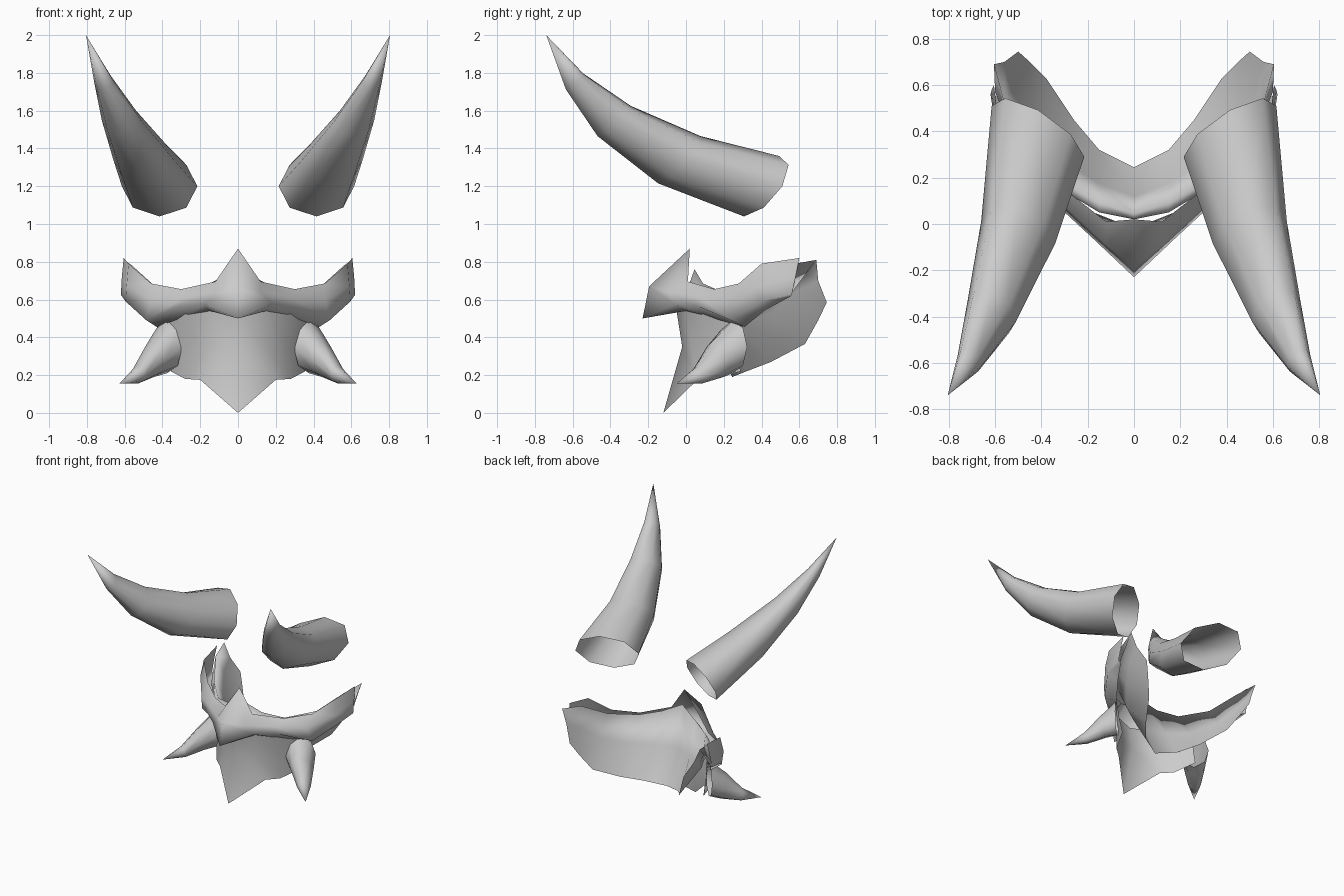
import bpy
from math import sin, cos, pi


def make_object(name, verts, faces, merge_mirror=True):
    mesh = bpy.data.meshes.new(name)
    mesh.from_pydata(verts, [], faces)
    mesh.update()
    obj = bpy.data.objects.new(name, mesh)
    bpy.context.collection.objects.link(obj)
    for p in mesh.polygons:
        p.use_smooth = True
    mod = obj.modifiers.new("mirror", 'MIRROR')
    mod.use_axis[0] = True
    mod.use_mirror_merge = merge_mirror
    mod.merge_threshold = 0.001
    return obj


def horn(name, rings, tip, sides=8):
    """Open tapered tube; ring = (cx, cy, cz, rx, rz, y slope along x, y slope along z)."""
    verts, faces = [], []
    for cx, cy, cz, rx, rz, a, b in rings:
        for i in range(sides):
            t = 2 * pi * i / sides
            dx, dz = rx * cos(t), rz * sin(t)
            verts.append((cx + dx, cy + a * dx + b * dz, cz + dz))
    for r in range(len(rings) - 1):
        for i in range(sides):
            j = (i + 1) % sides
            faces.append((r * sides + i, r * sides + j,
                          (r + 1) * sides + j, (r + 1) * sides + i))
    verts.append(tip)
    last = (len(rings) - 1) * sides
    for i in range(sides):
        faces.append((last + i, last + (i + 1) % sides, len(verts) - 1))
    return make_object(name, verts, faces, False)


def sheet(name, columns):
    """Loft a half sheet through columns of points, from the middle outwards."""
    n = len(columns[0])
    verts = [p for col in columns for p in col]
    faces = [(c * n + r, c * n + r + 1, (c + 1) * n + r + 1, (c + 1) * n + r)
             for c in range(len(columns) - 1) for r in range(n - 1)]
    return make_object(name, verts, faces)


# Large upper horns
horn("large_horns", [
    (0.415, 0.40, 1.20, 0.20, 0.16, 0.55, 0.58),
    (0.50, -0.035, 1.34, 0.16, 0.125, 0.30, 0.90),
    (0.615, -0.38, 1.545, 0.105, 0.08, 0.40, 1.10),
    (0.71, -0.59, 1.755, 0.052, 0.042, 0.40, 1.10),
], (0.805, -0.74, 2.0))

# Small lower tusks
horn("tusks", [
    (0.375, 0.248, 0.35, 0.08, 0.14, 0.95, 0.0),
    (0.445, 0.17, 0.285, 0.064, 0.095, 0.85, -0.3),
    (0.53, 0.07, 0.20, 0.038, 0.045, 0.8, -0.3),
], (0.628, -0.05, 0.155))

# Brow band with central peak, wrapping to the side tips
sheet("brow_band", [
    [(0, 0.02, 0.87), (0, -0.195, 0.67), (0, -0.23, 0.50), (0, -0.06, 0.53)],
    [(0.12, 0.01, 0.695), (0.12, -0.09, 0.64), (0.18, -0.06, 0.575), (0.15, 0.0, 0.54)],
    [(0.30, 0.15, 0.655), (0.28, 0.06, 0.62), (0.31, 0.06, 0.565), (0.28, 0.11, 0.51)],
    [(0.46, 0.28, 0.685), (0.46, 0.20, 0.60), (0.485, 0.24, 0.49), (0.43, 0.31, 0.455)],
    [(0.58, 0.40, 0.79), (0.59, 0.37, 0.67), (0.595, 0.40, 0.59), (0.51, 0.42, 0.545)],
    [(0.605, 0.60, 0.82), (0.615, 0.58, 0.72), (0.62, 0.56, 0.625), (0.59, 0.55, 0.615)],
])

# Back plate: front lining folded over the top edge, then sloping down rearwards
sheet("back_plate", [
    [(0, 0.02, 0.69), (0, 0.045, 0.76), (0, 0.12, 0.45), (0, 0.245, 0.19)],
    [(0.15, 0.05, 0.64), (0.15, 0.09, 0.685), (0.16, 0.18, 0.45), (0.15, 0.32, 0.22)],
    [(0.30, 0.14, 0.60), (0.29, 0.17, 0.65), (0.31, 0.28, 0.46), (0.26, 0.45, 0.27)],
    [(0.45, 0.33, 0.56), (0.45, 0.34, 0.68), (0.45, 0.45, 0.53), (0.38, 0.63, 0.365)],
    [(0.55, 0.45, 0.60), (0.56, 0.52, 0.78), (0.53, 0.58, 0.64), (0.45, 0.70, 0.49)],
    [(0.60, 0.57, 0.65), (0.605, 0.69, 0.81), (0.56, 0.70, 0.70), (0.50, 0.745, 0.585)],
])

# Pointed jaw plate
sheet("jaw_plate", [
    [(0, -0.05, 0.54), (0, -0.02, 0.35), (0, -0.12, 0.0)],
    [(0.15, 0.0, 0.55), (0.15, 0.03, 0.35), (0.20, 0.06, 0.175)],
    [(0.28, 0.09, 0.53), (0.27, 0.12, 0.35), (0.28, 0.13, 0.18)],
    [(0.37, 0.24, 0.50), (0.36, 0.26, 0.35), (0.355, 0.29, 0.22)],
])
